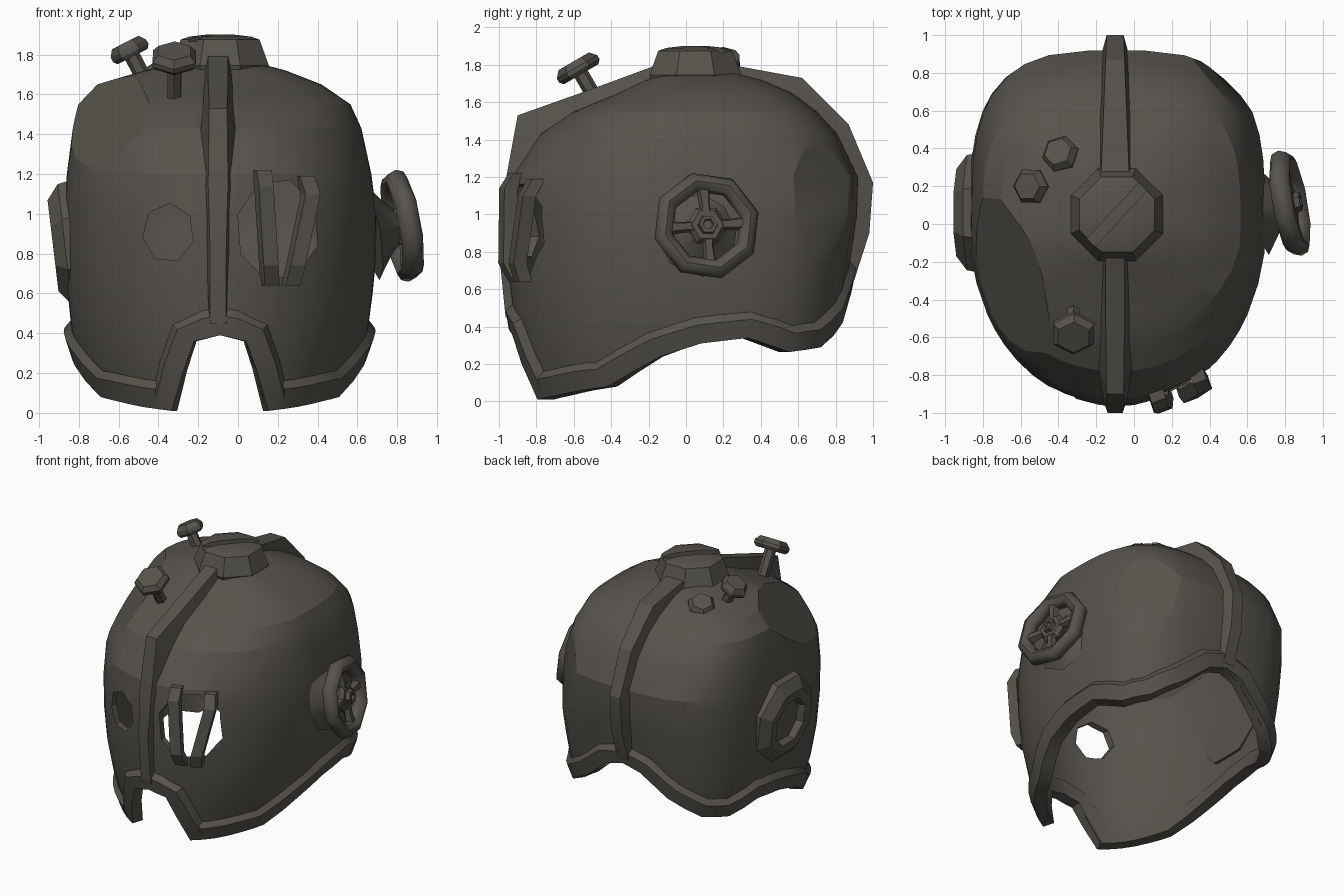
import bpy, bmesh, math
from mathutils import Vector, Matrix

if "Cube" in bpy.data.objects:
    bpy.data.objects.remove(bpy.data.objects["Cube"])

CX = -0.09
mat = bpy.data.materials.new("dark_iron")
mat.diffuse_color = (0.095, 0.087, 0.074, 1)
mat.use_nodes = True
mat.node_tree.nodes["Principled BSDF"].inputs["Base Color"].default_value = mat.diffuse_color


def smooth(ob, angle):
    bpy.ops.object.select_all(action='DESELECT')
    ob.select_set(True)
    bpy.context.view_layer.objects.active = ob
    bpy.ops.object.shade_smooth_by_angle(angle=math.radians(angle))


def make(name, bm, angle=30, hidden=False):
    bmesh.ops.recalc_face_normals(bm, faces=bm.faces)
    me = bpy.data.meshes.new(name)
    bm.to_mesh(me)
    bm.free()
    ob = bpy.data.objects.new(name, me)
    bpy.context.collection.objects.link(ob)
    me.materials.append(mat)
    smooth(ob, angle)
    ob.hide_render = hidden
    ob.hide_viewport = hidden
    return ob


def lerp(table, x):
    for a, b in zip(table, table[1:]):
        if x <= b[0]:
            t = max(0, (x - a[0]) / (b[0] - a[0]))
            return [p + (q - p) * t for p, q in zip(a[1:], b[1:])]
    return list(table[-1][1:])


def frame(center, axis, spin=0):
    q = Vector(axis).to_track_quat('Z', 'Y').to_matrix().to_4x4()
    return Matrix.Translation(center) @ q @ Matrix.Rotation(spin, 4, 'Z')


def lathe(bm, profile, n, m, closed=False):
    """Revolve (radius, height) points about local z, n sides."""
    rings = [[bm.verts.new(m @ Vector((r * math.cos(k * math.tau / n), r * math.sin(k * math.tau / n), h)))
              for k in range(n)] for r, h in profile]
    pairs = list(zip(rings, rings[1:])) + ([(rings[-1], rings[0])] if closed else [])
    for a, b in pairs:
        for k in range(n):
            bm.faces.new((a[k], a[(k + 1) % n], b[(k + 1) % n], b[k]))
    if not closed:
        bm.faces.new(rings[0])
        bm.faces.new(rings[-1])


def sweep(bm, sections, closed=False):
    """Bridge a run of equal cross-sections."""
    rows = [[bm.verts.new(p) for p in s] for s in sections]
    n = len(rows[0])
    for a, b in list(zip(rows, rows[1:])) + ([(rows[-1], rows[0])] if closed else []):
        for k in range(n):
            bm.faces.new((a[k], a[(k + 1) % n], b[(k + 1) % n], b[k]))
    if not closed:
        bm.faces.new(rows[0])
        bm.faces.new(rows[-1])


def boolean(ob, cutter):
    m = ob.modifiers.new("cut", 'BOOLEAN')
    m.operation = 'DIFFERENCE'
    m.solver = 'EXACT'
    m.object = cutter


def bake(ob, angle):
    """Apply the modifiers and mark the new cut edges sharp."""
    dg = bpy.context.evaluated_depsgraph_get()
    me = bpy.data.meshes.new_from_object(ob.evaluated_get(dg))
    ob.modifiers.clear()
    ob.data = me
    smooth(ob, angle)


# Shell outline by height: z, right half width, left half width, front, back
SHELL = [(0.0, .61, .61, .81, .72), (0.2, .68, .69, .87, .78), (0.4, .74, .745, .915, .82),
         (0.7, .78, .775, .95, .87), (1.0, .785, .78, .955, .915), (1.2, .76, .77, .93, .92),
         (1.43, .71, .74, .78, .81), (1.55, .655, .715, .60, .70), (1.65, .51, .62, .36, .57),
         (1.72, .33, .38, .21, .40), (1.76, .18, .2, .10, .25)]
# Lower edge by angle from the front: degrees, z
EDGE = [(0, .39), (8, .36), (17, .01), (29, .03), (43, .06), (55, .08), (79, .24), (96, .31),
        (114, .34), (130, .265), (143, .29), (158, .42), (171, .58), (180, .62)]
half = [0, 4, 8, 12, 17, 23, 29, 36, 43, 49, 55, 67, 79, 88, 96, 105, 114, 122, 130, 136, 143, 150, 158, 171, 180]
ANGLES = half + [360 - a for a in half[-2:0:-1]]


def surf(deg, z, out=0.0):
    a = math.radians(deg)
    s, c = math.sin(a), math.cos(a)
    wr, wl, f, b = lerp(SHELL, z)
    n = 2.65 - .55 * max(-1, min(1, c * 2.5))     # rounder front, squarer back
    r = ((abs(s) / (wr if s > 0 else wl)) ** n + (abs(c) / (f if c > 0 else b)) ** n) ** (-1 / n) + out
    return Vector((CX + r * s, -r * c, z))


def edge_z(deg):
    return lerp(EDGE, min(deg, 360 - deg))[0]


# Helmet shell
bm = bmesh.new()
rows = []
for k in (0, .33, .67, 1):
    rows.append([bm.verts.new(surf(a, edge_z(a) + (.75 - edge_z(a)) * k)) for a in ANGLES])
for z in (.88, 1.0, 1.1, 1.2, 1.32, 1.43, 1.5, 1.55, 1.6, 1.65, 1.69, 1.72, 1.76):
    rows.append([bm.verts.new(surf(a, z)) for a in ANGLES])
N = len(ANGLES)
for a, b in zip(rows, rows[1:]):
    for k in range(N):
        bm.faces.new((a[k], a[(k + 1) % N], b[(k + 1) % N], b[k]))
bm.faces.new(rows[-1])
# Hammered flats: point on plane, outward normal
for o, nn in (((-.46, -.38, 1.62), (-.69, -.37, .62)), ((.515, .715, .9), (.7, .7, .1))):
    cut = bmesh.ops.bisect_plane(bm, geom=bm.verts[:] + bm.edges[:] + bm.faces[:], dist=1e-5,
                                 plane_co=o, plane_no=nn, clear_outer=True)
    bmesh.ops.edgeloop_fill(bm, edges=[e for e in cut['geom_cut']
                                       if isinstance(e, bmesh.types.BMEdge) and e.is_boundary])
shell = make("helmet_shell", bm, 28)
sol = shell.modifiers.new("thickness", 'SOLIDIFY')
sol.thickness = 0.045
sol.offset = -1

# Eye openings
for name, x, z, rx, rz, n in (("left_eye_cutter", -.35, .905, .13, .15, 7),
                              ("right_eye_cutter", .2, .92, .21, .26, 8)):
    bm = bmesh.new()
    m = Matrix.Translation((x, -1.3, z)) @ Matrix.Diagonal((rx, 1, rz, 1)) @ Matrix.Rotation(-math.pi / 2, 4, 'X') \
        @ Matrix.Rotation(.3, 4, 'Z')
    lathe(bm, [(1, 0), (1, .85)], n, m)
    boolean(shell, make(name, bm, hidden=True))
bake(shell, 20)

# Rim band following the lower edge
path = [surf(a, edge_z(a)) for a in ANGLES]
sections = []
for i, p in enumerate(path):
    t = path[(i + 1) % N] - path[i - 1]
    nrm = Vector((p.x - CX, p.y, 0)).normalized()
    up = nrm.cross(t).normalized()

    def at(w, out):
        q = p + up * w
        return surf(math.degrees(math.atan2(q.x - CX, -q.y)) % 360, q.z, out)
    sections.append([at(0, -.055), at(0, .035), at(.10, .04), at(.14, 0), at(.12, -.055)])
bm = bmesh.new()
sweep(bm, sections, closed=True)
make("rim_band", bm, 25)


# Crest strips: outer (y, z), inner (y, z), outer half width, inner half width
def crest(name, pts):
    bm = bmesh.new()
    sweep(bm, [[Vector((-.1 + s * w, y, z)) for s, w, y, z in
                ((-1, wi, yi, zi), (-1, wo, yo, zo), (1, wo, yo, zo), (1, wi, yi, zi))]
               for yo, zo, yi, zi, wo, wi in pts])
    make(name, bm, 20)


crest("front_crest", [(-.18, 1.79, -.15, 1.69, .05, .075), (-.52, 1.665, -.45, 1.57, .05, .085),
                      (-.90, 1.53, -.74, 1.40, .045, .10), (-.97, 1.15, -.90, 1.13, .05, .075),
                      (-1.0, .8, -.93, .8, .04, .06), (-.965, .45, -.89, .45, .04, .05)])
crest("back_crest", [(.24, 1.80, .24, 1.70, .075, .09), (.62, 1.73, .55, 1.63, .06, .085),
                     (.87, 1.48, .77, 1.42, .05, .08), (1.0, 1.17, .89, 1.15, .045, .075),
                     (.98, .9, .88, .9, .045, .07), (.90, .65, .83, .66, .045, .06)])

# Slotted cap on the crown
bm = bmesh.new()
lathe(bm, [(.25, 1.70), (.265, 1.745), (.215, 1.875), (.17, 1.89), (.08, 1.9)], 8,
      frame((CX, .05, 0), (0, 0, 1), math.pi / 8))
cap = make("crown_cap", bm, 20)
bm = bmesh.new()
bmesh.ops.create_cube(bm, size=1, matrix=Matrix.Translation((CX, .05, 1.9))
                      @ Matrix.Rotation(math.radians(47), 4, 'Z') @ Matrix.Diagonal((.7, .06, .07, 1)))
boolean(cap, make("slot_cutter", bm, hidden=True))
bake(cap, 20)

# Hexagonal bolts
for name, c, axis, r, length in (("front_bolt", (-.32, -.56, 1.75), (0, -.5, .86), .125, .20),
                                 ("side_bolt", (-.53, .2, 1.79), (-.45, 0, .88), .10, .17),
                                 ("rear_bolt", (-.38, .36, 1.67), (-.3, .3, .9), .10, .06)):
    bm = bmesh.new()
    m = frame(c, axis, .5)
    lathe(bm, [(r * .85, 0), (r, .02), (r, .045), (r * .75, .08)], 6, m)
    lathe(bm, [(.04, -length), (.04, .01)], 6, m)
    make(name, bm, 20)

# Left ear disc with a recessed centre
bm = bmesh.new()
lathe(bm, [(.34, -.02), (.33, .03), (.25, .09), (.18, .085), (.16, .035)], 8,
      frame((-.84, .06, .85), (-1, 0, -.12), math.pi / 8))
make("left_ear_disc", bm, 20)

# Right ear valve wheel: ring, spokes, hub and stalk
W = frame((.825, .11, .94), (1, .18, .17))
bm = bmesh.new()
lathe(bm, [(.242 + .052 * math.cos(k * math.tau / 8), .055 * math.sin(k * math.tau / 8)) for k in range(8)],
      8, W @ Matrix.Rotation(.25, 4, 'Z'), closed=True)
make("ear_wheel_ring", bm, 50)
bm = bmesh.new()
for k in range(4):
    d = Matrix.Rotation(k * math.pi / 2 + .06, 4, 'Z') @ Matrix.Rotation(math.pi / 2, 4, 'Y')
    lathe(bm, [(.035, .05), (.03, .12), (.04, .21)], 5, W @ d)
make("ear_wheel_spokes", bm, 20)
bm = bmesh.new()
lathe(bm, [(.10, -.04), (.11, 0), (.085, .03), (.055, .03), (.05, .06), (.03, .06), (.025, .04)], 6, W)
make("ear_wheel_hub", bm, 20)
bm = bmesh.new()
lathe(bm, [(.25, -.16), (.14, -.08), (.09, -.03)], 8, W)
make("ear_wheel_stalk", bm, 30)

# Bent guard bars over the right eye
for name, pts in (("inner_guard_bar", [(.12, -.90, 1.22), (.13, -.95, 1.14), (.155, -.955, .74), (.16, -.90, .64)]),
                  ("outer_guard_bar", [(.335, -.80, 1.19), (.365, -.85, 1.10), (.29, -.90, .74), (.265, -.87, .64)])):
    bm = bmesh.new()
    u = Vector((.037, .014, 0))
    v = Vector((-.012, .035, 0))
    sweep(bm, [[Vector(p) + a * u + b * v for a, b in ((-1, -1), (1, -1), (1, 1), (-1, 1))] for p in pts])
    make(name, bm, 20)
